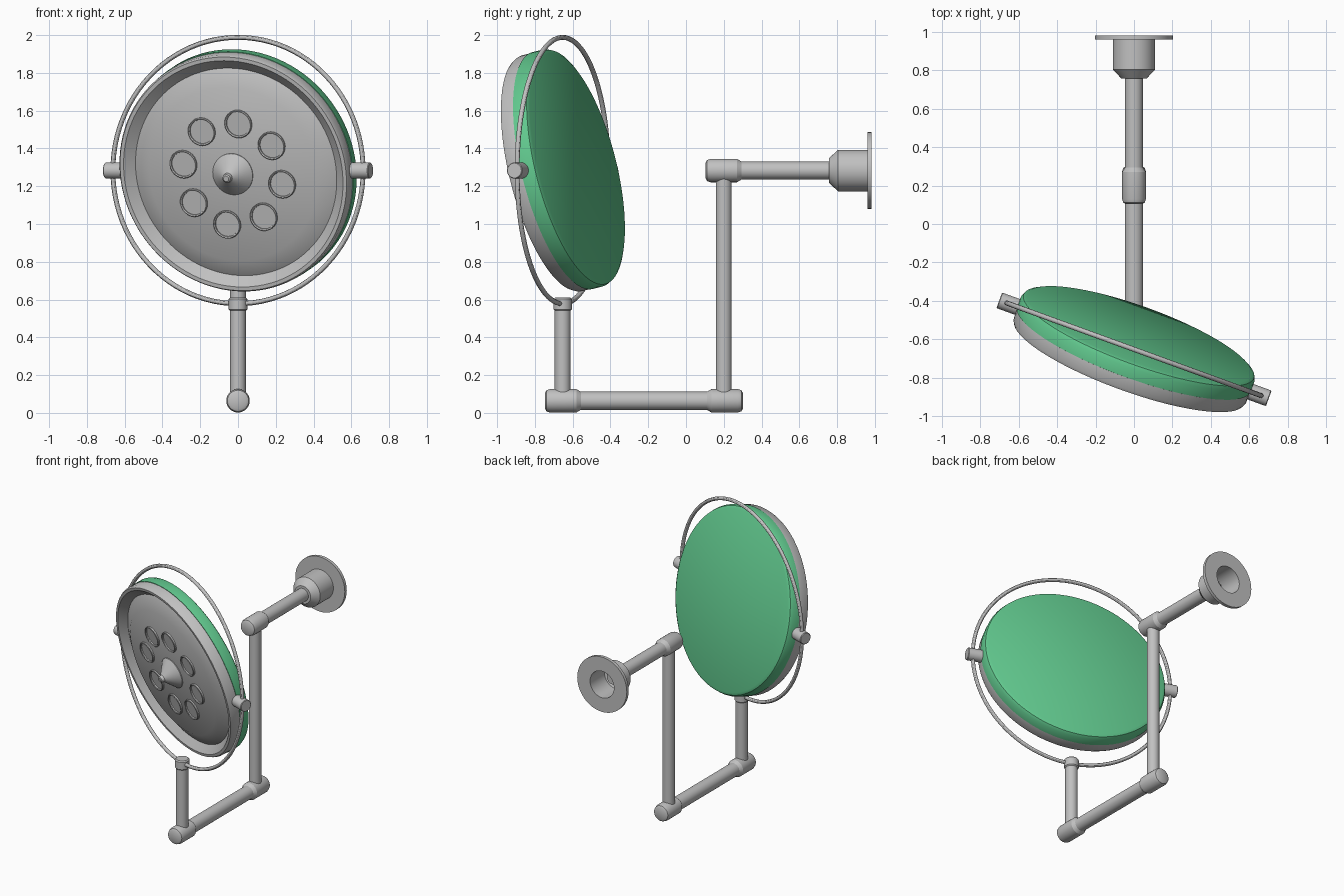
import bpy, bmesh
from math import radians, cos, sin, tau
from mathutils import Matrix, Vector

cube = bpy.data.objects.get("Cube")
if cube:
    bpy.data.objects.remove(cube, do_unlink=True)


def material(name, rgb):
    m = bpy.data.materials.new(name)
    m.use_nodes = True
    m.diffuse_color = (*rgb, 1)
    bsdf = next(n for n in m.node_tree.nodes if n.type == 'BSDF_PRINCIPLED')
    bsdf.inputs["Base Color"].default_value = (*rgb, 1)
    return m


GREY = material("satin grey", (0.53, 0.53, 0.53))
GREEN = material("mint green", (0.12, 0.58, 0.27))


def lathe(name, profile, matrix, mat=GREY, steps=48):
    """Revolve (radius, height) points about local z and place the result."""
    bm = bmesh.new()
    vs = [bm.verts.new((r, 0, h)) for r, h in profile]
    es = [bm.edges.new(pair) for pair in zip(vs, vs[1:])]
    bmesh.ops.spin(bm, geom=vs + es, cent=(0, 0, 0), axis=(0, 0, 1),
                   angle=tau, steps=steps, use_duplicate=False)
    bmesh.ops.remove_doubles(bm, verts=bm.verts, dist=0.0001)
    bmesh.ops.recalc_face_normals(bm, faces=bm.faces)
    mesh = bpy.data.meshes.new(name)
    bm.to_mesh(mesh)
    bm.free()
    mesh.materials.append(mat)
    obj = bpy.data.objects.new(name, mesh)
    bpy.context.collection.objects.link(obj)
    obj.matrix_world = matrix
    bpy.ops.object.select_all(action='DESELECT')
    obj.select_set(True)
    bpy.context.view_layer.objects.active = obj
    bpy.ops.object.shade_smooth_by_angle(angle=radians(30))
    return obj


def rod(r, a, b, c=0.0):
    """Closed rod profile with chamfered ends."""
    return [(0, a), (r - c, a), (r, a + c), (r, b - c), (r - c, b), (0, b)]


def circle(major, minor, n):
    """Closed round cross-section."""
    return [(major + minor * cos(tau * i / n), minor * sin(tau * i / n))
            for i in range(n + 1)]


def place(x, y, z):
    return Matrix.Translation((x, y, z))


ALONG_Y = Matrix.Rotation(radians(-90), 4, 'X')   # local z becomes +y
PIVOT = place(0, -0.653, 1.283) @ Matrix.Rotation(radians(-20), 4, 'Z')
HEAD = PIVOT @ Matrix.Rotation(radians(103.5), 4, 'X')

# Lamp head: green back shell and grey front housing
lathe("back_shell", [(0, -.085), (.62, -.085), (.638, -.075), (.647, -.055),
                     (.647, 0), (0, 0)], HEAD, GREEN, 96)
lathe("front_housing", [(0, .001), (.644, .001), (.644, .06), (.636, .075),
                        (.616, .075), (.565, .03), (.472, .08), (0, .08)],
      HEAD, GREY, 96)

# Eight lamp bezels around the central handle
for i in range(8):
    a = radians(45 * i - 11.25)
    spot = HEAD @ place(.279 * cos(a), .279 * sin(a), .08)
    lathe(f"lamp_bezel_{i + 1}", [(.076, -.005), (.076, .009), (.072, .013),
                                 (.066, .009), (.064, -.005)], spot, GREY, 24)
    lathe(f"lamp_lens_{i + 1}", rod(.066, -.005, .002), spot, GREY, 24)
lathe("handle_cone", [(0, .075), (.112, .075), (.112, .085), (.026, .165),
                      (.022, .185), (.015, .19), (0, .19)], HEAD)

# Yoke hoop with its two pivot pins
lathe("yoke_hoop", circle(.705, .013, 12), PIVOT @ Matrix.Rotation(radians(90), 4, 'X'),
      GREY, 96)
for side, turn in (("left", 90), ("right", -90)):
    lathe(f"{side}_pivot_pin", rod(.043, .64, .747, .004),
          PIVOT @ Matrix.Rotation(radians(turn), 4, 'Y'), GREY, 32)

# Upright posts
lathe("front_post", rod(.042, .065, .57), place(0, -.653, 0))
lathe("front_post_collar", rod(.049, .54, .61, .008), place(0, -.653, 0))
lathe("rear_post", rod(.042, .065, 1.283), place(0, .2, 0))


# Horizontal arms with joint sleeves; facing is +1 when the round end is at -y
def sleeve(name, y, z, facing):
    prof = [(0, -.096), (.042, -.096), (.056, -.088), (.062, -.07),
            (.062, .07), (.047, .095), (0, .095)]
    lathe(name, [(r, h * facing) for r, h in prof], place(0, y, z) @ ALONG_Y)


lathe("lower_arm", rod(.048, -.65, .2), place(0, 0, .064) @ ALONG_Y)
lathe("upper_arm", rod(.047, .2, .86), place(0, 0, 1.283) @ ALONG_Y)
sleeve("lower_front_sleeve", -.65, .064, 1)
sleeve("lower_rear_sleeve", .205, .064, -1)
sleeve("upper_sleeve", .2, 1.283, 1)

# Hollow wall mount: tapered hub opening through a thin flange
lathe("wall_mount", [(.045, .757), (.065, .757), (.11, .805), (.11, .96),
                     (.203, .96), (.203, .983), (.098, .983), (.098, .815),
                     (.045, .785), (.045, .757)],
      place(0, 0, 1.283) @ ALONG_Y)
